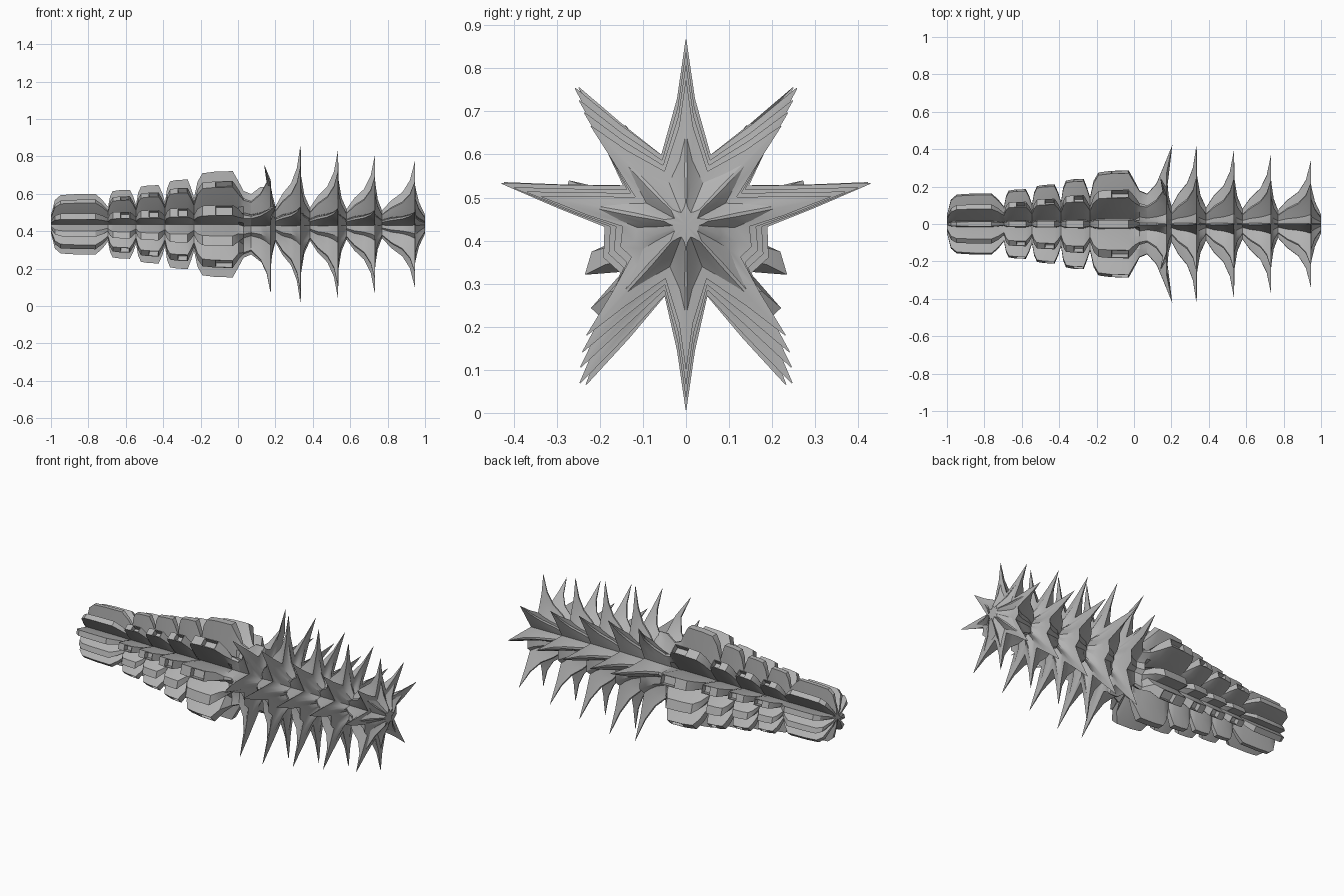
import bpy, bmesh, math

if "Cube" in bpy.data.objects:
    bpy.data.objects.remove(bpy.data.objects["Cube"])

AXIS_Z = 0.437
# fin directions on the right half and the bottom: angle, relative length,
# turn along the spiked end, turn on the armoured end (degrees)
HALF = [(-58, 1.03, 10, 11), (13, 1.02, -2, 2), (52, 0.95, -6, 1)]
# rows of (x, tip radius, valley ratio, three wide gap ratios, tip width, flank width, kind)
SEGS = []

# blunt armour segments: start, end, height
for x0, x1, h in [(-1.0, -0.695, 0.163), (-0.695, -0.545, 0.185), (-0.545, -0.39, 0.21),
                  (-0.39, -0.235, 0.24), (-0.235, 0.03, 0.285)]:
    prof = [(0.0, 0.3 if x0 == -1.0 else 0.5), (0.07, 0.8), (0.17, 0.96),
            (0.42, 0.99), (0.78, 1.0), (0.9, 0.8)]
    for t, k in prof:
        SEGS.append((x0 + (x1 - x0) * t, h * k, 0.3, (0.3, 0.8, 0.92), 0.1, 0.18, "armour"))

# swept spike segments: start, end, tip x, length
for x0, x1, xt, h in [(0.03, 0.2, 0.175, 0.425), (0.2, 0.385, 0.335, 0.43),
                      (0.385, 0.58, 0.535, 0.40), (0.58, 0.77, 0.732, 0.37),
                      (0.77, 1.0, 0.945, 0.335)]:
    start = x0 == 0.03
    w, b = xt - x0, x1 - xt
    prof = [(x0, 0.42 if start else 0.22, 0.65, 0.05, 0.18),
            (x0 + w * 0.28, 0.38, 0.6, 0.04, 0.17),
            (x0 + w * 0.62, 0.51, 0.54, 0.03, 0.15),
            (x0 + w * 0.85, 0.70, 0.48, 0.018, 0.13),
            (xt, 1.0, 0.40, 0.003, 0.095),
            (xt + b * 0.05, 0.60, 0.52, 0.015, 0.13),
            (xt + b * 0.4, 0.36, 0.6, 0.035, 0.16)]
    for x, k, v, tw, fw in prof:
        SEGS.append((x, h * k, v, (v * 1.1, v * 1.2, v * 1.1), tw, fw,
                     "first" if start and k > 0.5 else "spike"))
SEGS.append((1.0, 0.05, 0.6, (0.6, 0.6, 0.6), 0.04, 0.15, "spike"))


def half_outline(row):
    """Polar outline (angle, radius, x) from straight down to straight up, right half."""
    x, r, v, wide, tw, fw, kind = row
    turn = min(max((x - 0.2) / 0.75, 0), 1)
    fins = [(-90, 0.2 / r if kind == "first" and r > 0.2 else 1.0)]
    fins += [(a + (arm if kind == "armour" else sp * turn), s) for a, s, sp, arm in HALF]
    fins.append((90, fins[0][1]))
    out = []
    for i, (a, s) in enumerate(fins):
        rt = r * s
        rf = max(r * v + (rt - r * v) * 0.47, r * v * 0.8)
        slim = 0.75 if abs(a) == 90 else 1.0
        ta, fa = math.degrees(tw) * slim, math.degrees(fw) * slim
        dx = {2: 0.03, 3: -0.035}.get(i, 0) if kind == "first" and r > 0.4 else 0
        if i > 0:
            out += [(a - fa, rf, x), (a - ta, rt, x + dx)]
        if i < 4:
            out += [(a + ta, rt, x + dx), (a + fa, rf, x)]
            nxt = fins[i + 1][0]
            if i == 1:   # broad side panel between the lower and upper side fins
                start, end = a + fa, nxt - fa
                out += [(start + (end - start) * q, r * k, x)
                        for q, k in ((0.25, wide[2]), (0.5, wide[1]), (0.85, wide[0]))]
            else:
                out.append(((a + nxt) / 2, r * v, x))
    return out


def ring(row):
    """Full mirrored star cross-section."""
    half = half_outline(row)
    full = half + [(180 - a, r, x) for a, r, x in reversed(half)]
    return [(x, r * math.cos(math.radians(a)), AXIS_Z + r * math.sin(math.radians(a)))
            for a, r, x in full]


# loft the whole body
bm = bmesh.new()
rings = [[bm.verts.new(c) for c in ring(row)] for row in SEGS]
m = len(rings[0])
half_n = m // 2
# outline index of each diagonal fin's outer edge, on both halves
tips = [4, 11, 16]
tips += [m - 2 - t for t in tips]
pockets = []
for j in range(len(rings) - 1):
    for i in range(m):
        k = (i + 1) % m
        f = bm.faces.new((rings[j][i], rings[j][k], rings[j + 1][k], rings[j + 1][i]))
        if 6 <= j < 30 and j % 6 == 3 and i in tips:
            pockets.append(f)
for rg, x in ((rings[0], -1.0), (rings[-1], 1.0)):
    c = bm.verts.new((x, 0, AXIS_Z))
    for i in range(m):
        bm.faces.new((rg[i], rg[(i + 1) % m], c))
bmesh.ops.recalc_face_normals(bm, faces=bm.faces)

# sunken pockets in the armour fins
bmesh.ops.inset_individual(bm, faces=pockets, thickness=0.006, depth=0.0)
bmesh.ops.inset_individual(bm, faces=pockets, thickness=0.002, depth=-0.03)

mesh = bpy.data.meshes.new("spiked_body")
bm.to_mesh(mesh)
bm.free()
body = bpy.data.objects.new("spiked_body", mesh)
bpy.context.collection.objects.link(body)
mat = bpy.data.materials.new("grey")
mat.diffuse_color = (0.45, 0.45, 0.45, 1)
mat.use_nodes = True
mat.node_tree.nodes["Principled BSDF"].inputs["Base Color"].default_value = mat.diffuse_color
mesh.materials.append(mat)

bpy.context.view_layer.objects.active = body
body.select_set(True)
bpy.ops.object.shade_smooth_by_angle(angle=math.radians(30))
